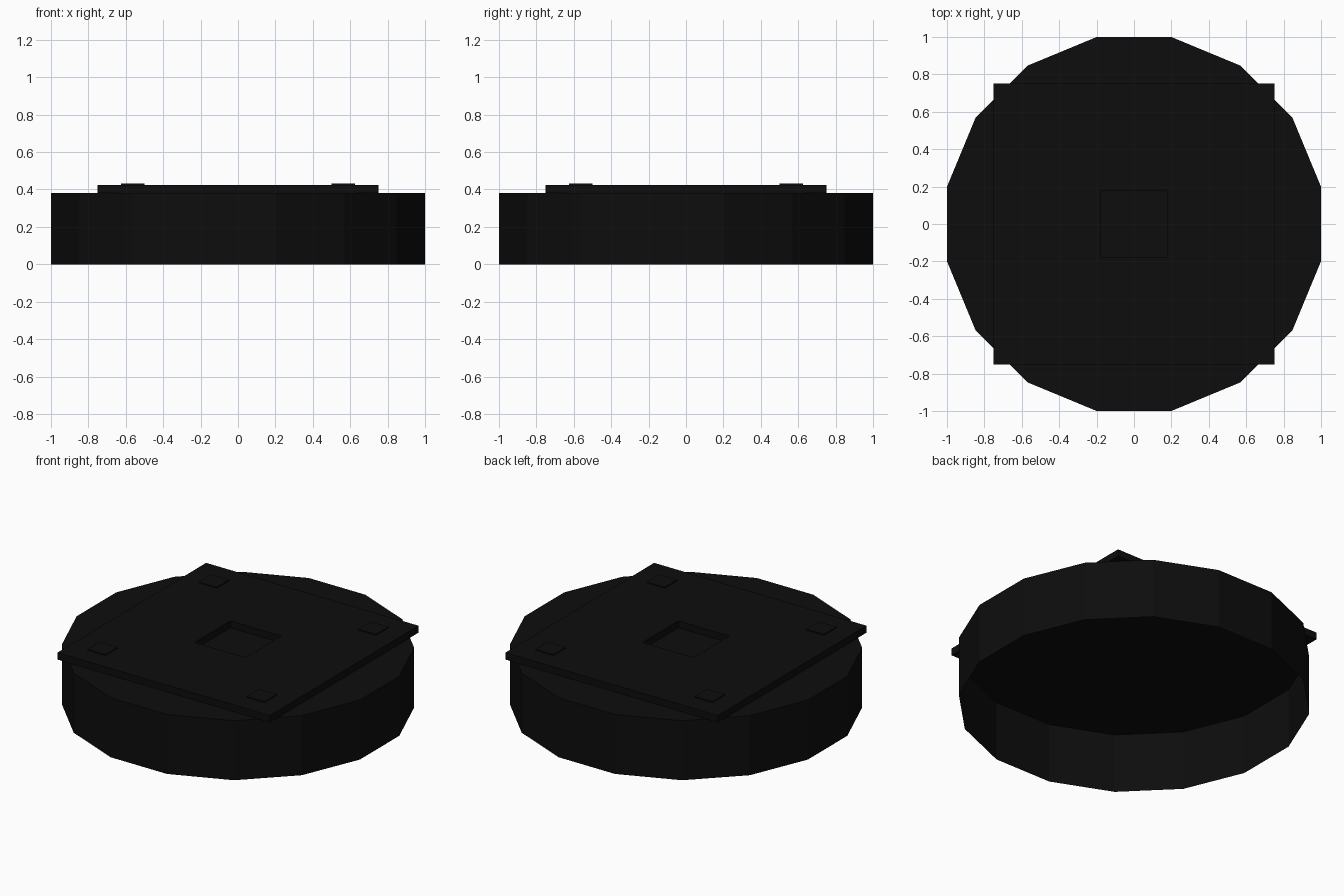
import bpy, bmesh, math
from mathutils import Matrix

if "Cube" in bpy.data.objects:
    bpy.data.objects.remove(bpy.data.objects["Cube"])

# Single near-black colour
black = bpy.data.materials.new("matte_black")
black.use_nodes = True
colour = (0.004, 0.004, 0.004, 1)
black.diffuse_color = colour
shader = next(n for n in black.node_tree.nodes if n.type == "BSDF_PRINCIPLED")
shader.inputs["Base Color"].default_value = colour

BODY_TOP = 0.38
PLATE_TOP = 0.425
PAD_TOP = 0.432
SIDES = 16


def finish(bm, name):
    mesh = bpy.data.meshes.new(name)
    bmesh.ops.recalc_face_normals(bm, faces=bm.faces)
    bm.to_mesh(mesh)
    bm.free()
    mesh.materials.append(black)
    obj = bpy.data.objects.new(name, mesh)
    bpy.context.collection.objects.link(obj)
    return obj


def ring(bm, sides, apothem, z):
    """Regular polygon with a flat side facing each axis."""
    step = math.tau / sides
    r = apothem / math.cos(step / 2)
    return [bm.verts.new((r * math.cos((i + 0.5) * step),
                          r * math.sin((i + 0.5) * step), z))
            for i in range(sides)]


def bridge(bm, a, b):
    for i in range(len(a)):
        j = (i + 1) % len(a)
        bm.faces.new((a[i], a[j], b[j], b[i]))


# Thin drum, open underneath
bm = bmesh.new()
low, high = ring(bm, SIDES, 1, 0), ring(bm, SIDES, 1, BODY_TOP)
bridge(bm, low, high)
bm.faces.new(high)
drum = finish(bm, "drum_shell")
for face in drum.data.polygons:
    # Outward and upward facing shell
    if face.normal.dot(face.center) < 0:
        face.flip()

# Square top plate with a square opening in the middle
bm = bmesh.new()
loops = [ring(bm, 4, half, z) for half, z in
         ((0.75, BODY_TOP + 0.001), (0.75, PLATE_TOP),
          (0.18, PLATE_TOP), (0.18, BODY_TOP + 0.001))]
for k in range(4):
    bridge(bm, loops[k], loops[(k + 1) % 4])
finish(bm, "top_plate")

# Low square pads near the plate corners
for side, sx in (("left", 1), ("right", -1)):
    for end, sy in (("front", -1), ("back", 1)):
        bm = bmesh.new()
        bottom = PLATE_TOP - 0.01
        place = Matrix.Translation((sx * 0.5625, sy * 0.5625, (bottom + PAD_TOP) / 2))
        size = Matrix.Diagonal((0.125, 0.125, PAD_TOP - bottom, 1))
        bmesh.ops.create_cube(bm, size=1, matrix=place @ size)
        finish(bm, f"{end}_{side}_pad")
